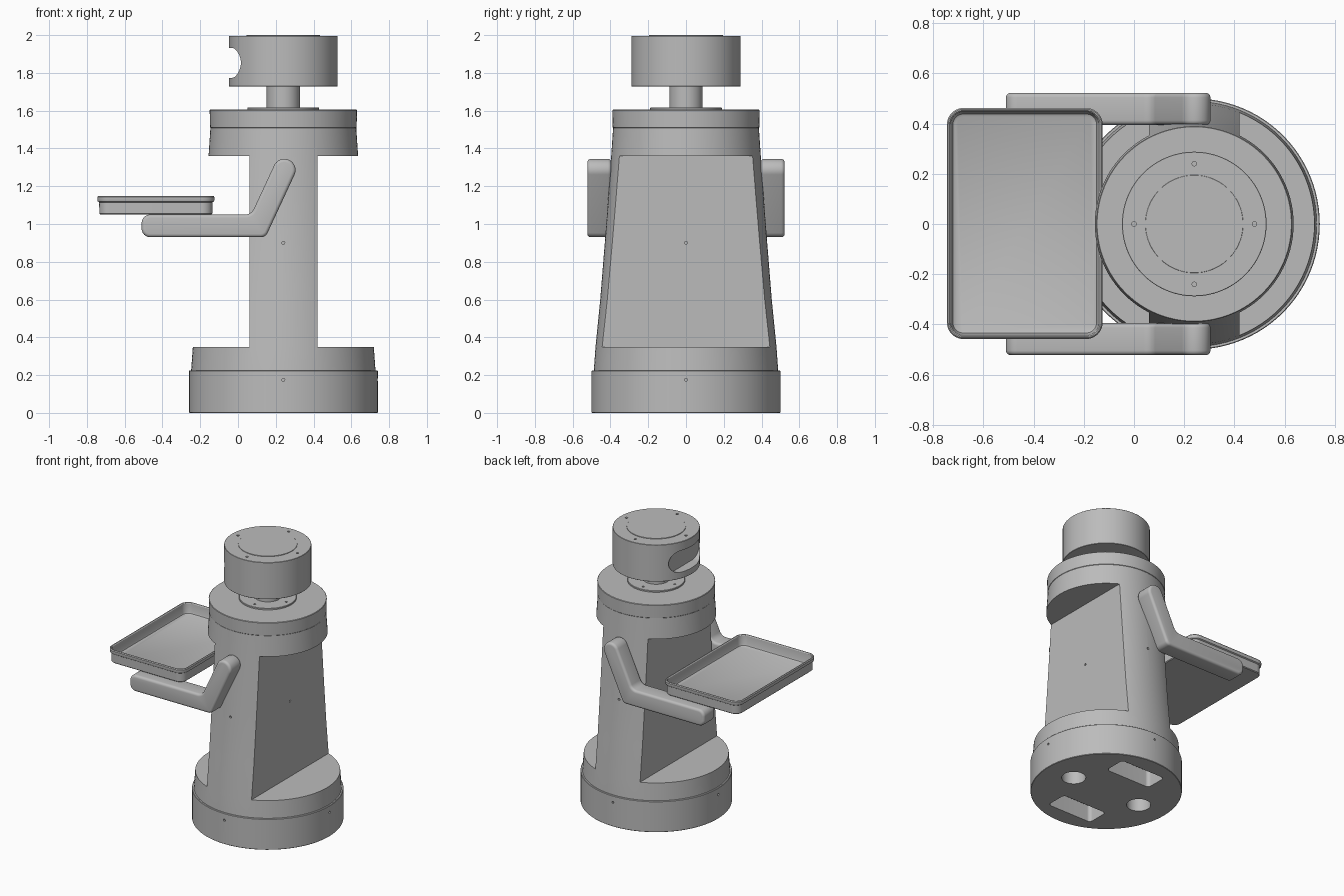
import bpy, bmesh
from math import cos, sin, pi, tan
from mathutils import Vector

if "Cube" in bpy.data.objects:
    bpy.data.objects.remove(bpy.data.objects["Cube"], do_unlink=True)

AXIS_X = 0.24   # the column stands off centre, the tray balances it
SEGMENTS = 96

grey = bpy.data.materials.new("plain grey")
grey.use_nodes = True
grey.diffuse_color = (0.5, 0.5, 0.5, 1)
grey.node_tree.nodes["Principled BSDF"].inputs["Base Color"].default_value = (0.5, 0.5, 0.5, 1)


def loft(name, rings):
    """Skin a closed solid through rings of equal point count."""
    bm = bmesh.new()
    loops = [[bm.verts.new(p) for p in ring] for ring in rings]
    n = len(loops[0])
    for a, b in zip(loops, loops[1:]):
        for i in range(n):
            j = (i + 1) % n
            bm.faces.new((a[i], a[j], b[j], b[i]))
    bm.faces.new(loops[0][::-1])
    bm.faces.new(loops[-1])
    bmesh.ops.recalc_face_normals(bm, faces=bm.faces)
    mesh = bpy.data.meshes.new(name)
    bm.to_mesh(mesh)
    bm.free()
    mesh.materials.append(grey)
    obj = bpy.data.objects.new(name, mesh)
    bpy.context.collection.objects.link(obj)
    return obj


def circle(r, z, cx=AXIS_X, cy=0, n=SEGMENTS):
    return [(cx + r * cos(2 * pi * i / n), cy + r * sin(2 * pi * i / n), z) for i in range(n)]


def lathe(name, profile):
    return loft(name, [circle(r, z) for r, z in profile])


def rounded(corners, steps=8):
    """Outline with each (x, y, radius) corner replaced by an arc."""
    out = []
    for i, (x, y, r) in enumerate(corners):
        p = Vector((x, y))
        a = (Vector(corners[i - 1][:2]) - p).normalized()
        b = (Vector(corners[(i + 1) % len(corners)][:2]) - p).normalized()
        half = a.angle(b) / 2
        start, end = p + a * r / tan(half), p + b * r / tan(half)
        centre = p + (a + b).normalized() * r / sin(half)
        for k in range(steps + 1):
            d = start.lerp(end, k / steps) - centre
            out.append(centre + d.normalized() * r)
    return out


def rectangle(hx, hy, r):
    return rounded([(-hx, -hy, r), (hx, -hy, r), (hx, hy, r), (-hx, hy, r)])


def activate(obj):
    bpy.ops.object.select_all(action='DESELECT')
    obj.select_set(True)
    bpy.context.view_layer.objects.active = obj


def cut(obj, cutter):
    mod = obj.modifiers.new("cut", 'BOOLEAN')
    mod.operation, mod.solver, mod.object = 'DIFFERENCE', 'EXACT', cutter
    activate(obj)
    bpy.ops.object.modifier_apply(modifier=mod.name)
    bpy.data.objects.remove(cutter, do_unlink=True)


def block(x0, x1, y0, y1, z0, z1):
    ring = [(x0, y0), (x1, y0), (x1, y1), (x0, y1)]
    return loft("cutter", [[(x, y, z) for x, y in ring] for z in (z0, z1)])


def pin_hole(obj, centre, direction, r=0.008, depth=0.012):
    c, d = Vector(centre), Vector(direction)
    turn = d.to_track_quat('Z', 'Y')
    cut(obj, loft("cutter", [[c + d * s + turn @ Vector(p) for p in circle(r, 0, 0, 0, 12)]
                             for s in (-depth, depth)]))


SIDES = [(1, 0), (-1, 0), (0, 1), (0, -1)]

# Tapered column with drum base and collar
column = lathe("column", [(0.497, 0), (0.5, 0.003), (0.5, 0.222), (0.497, 0.225), (0.488, 0.225),
                          (0.479, 0.35), (0.454, 0.6), (0.430, 0.9), (0.411, 1.15),
                          (0.396, 1.36), (0.386, 1.508)])
cut(column, block(AXIS_X + 0.18, 1, -1, 1, 0.35, 1.36))
cut(column, block(-1, AXIS_X - 0.18, -1, 1, 0.35, 1.36))

# Underside openings: two round, two rounded slots
for s in (-1, 1):
    cut(column, loft("cutter", [circle(0.08, z, AXIS_X + s * 0.28, 0, 32) for z in (-0.1, 0.1)]))
    cut(column, loft("cutter", [[(p.x + AXIS_X, p.y + s * 0.3, z) for p in rectangle(0.18, 0.08, 0.025)]
                                for z in (-0.1, 0.12)]))

# Sensor pin holes around base and column
for dx, dy in SIDES:
    pin_hole(column, (AXIS_X + dx * 0.5, dy * 0.5, 0.175), (dx, dy, 0))
    reach = 0.18 if dx else 0.43
    pin_hole(column, (AXIS_X + dx * reach, dy * reach, 0.9), (dx, dy, 0))

# Shoulder cap, neck flange and neck
lathe("shoulder_cap", [(0.38, 1.505), (0.388, 1.511), (0.390, 1.602), (0.387, 1.605)])
flange = lathe("neck_flange", [(0.19, 1.6), (0.19, 1.614), (0.188, 1.616)])
lathe("neck", [(0.088, 1.605), (0.088, 1.74)])

# Head drum with a stadium-shaped window pocket facing the tray
head = lathe("head", [(0.286, 1.728), (0.288, 1.73), (0.288, 1.994), (0.286, 1.996)])
window = rectangle(0.18, 0.079, 0.0785)
cut(head, loft("cutter", [[(x, p.x, p.y + 1.853) for p in window] for x in (-0.2, 0.02)]))
lathe("head_lid", [(0.195, 1.99), (0.195, 1.999), (0.194, 2.0)])
for dx, dy in SIDES:
    pin_hole(head, (AXIS_X + dx * 0.24, dy * 0.24, 1.996), (0, 0, 1), 0.009)
    pin_hole(flange, (AXIS_X + dx * 0.15, dy * 0.15, 1.616), (0, 0, 1))

# Bent arms, mirrored front and back
arm_outline = rounded([(-0.51, 0.93, 0.045), (0.146, 0.93, 0.04), (0.324, 1.314, 0.058),
                       (0.216, 1.364, 0.058), (0.07, 1.05, 0.05), (-0.51, 1.05, 0.045)])
for name, s in (("front_arm", -1), ("back_arm", 1)):
    arm = loft(name, [[(p.x, s * y, p.y) for p in arm_outline] for y in (0.395, 0.522)])
    bevel = arm.modifiers.new("soft edges", 'BEVEL')
    bevel.width, bevel.segments = 0.018, 4
    bevel.limit_method, bevel.angle_limit = 'ANGLE', 1.0
    activate(arm)
    bpy.ops.object.modifier_apply(modifier=bevel.name)

# Serving tray: outer wall, rolled lip, inner wall, floor
tray_section = [(0.016, 1.05), (0.011, 1.055), (0.010, 1.115), (0.002, 1.12), (0, 1.125),
                (0, 1.143), (0.005, 1.149), (0.010, 1.149), (0.015, 1.143),
                (0.020, 1.085), (0.024, 1.075), (0.034, 1.07)]
loft("tray", [[(p.x - 0.435, p.y + 0.002, z) for p in rectangle(0.31 - i, 0.46 - i, 0.065 - i)]
              for i, z in tray_section])

# Smooth the round surfaces, keep the crisp edges
for obj in bpy.context.collection.objects:
    if obj.type == 'MESH' and grey.name in obj.data.materials:
        activate(obj)
        bpy.ops.object.shade_smooth_by_angle(angle=0.6)
